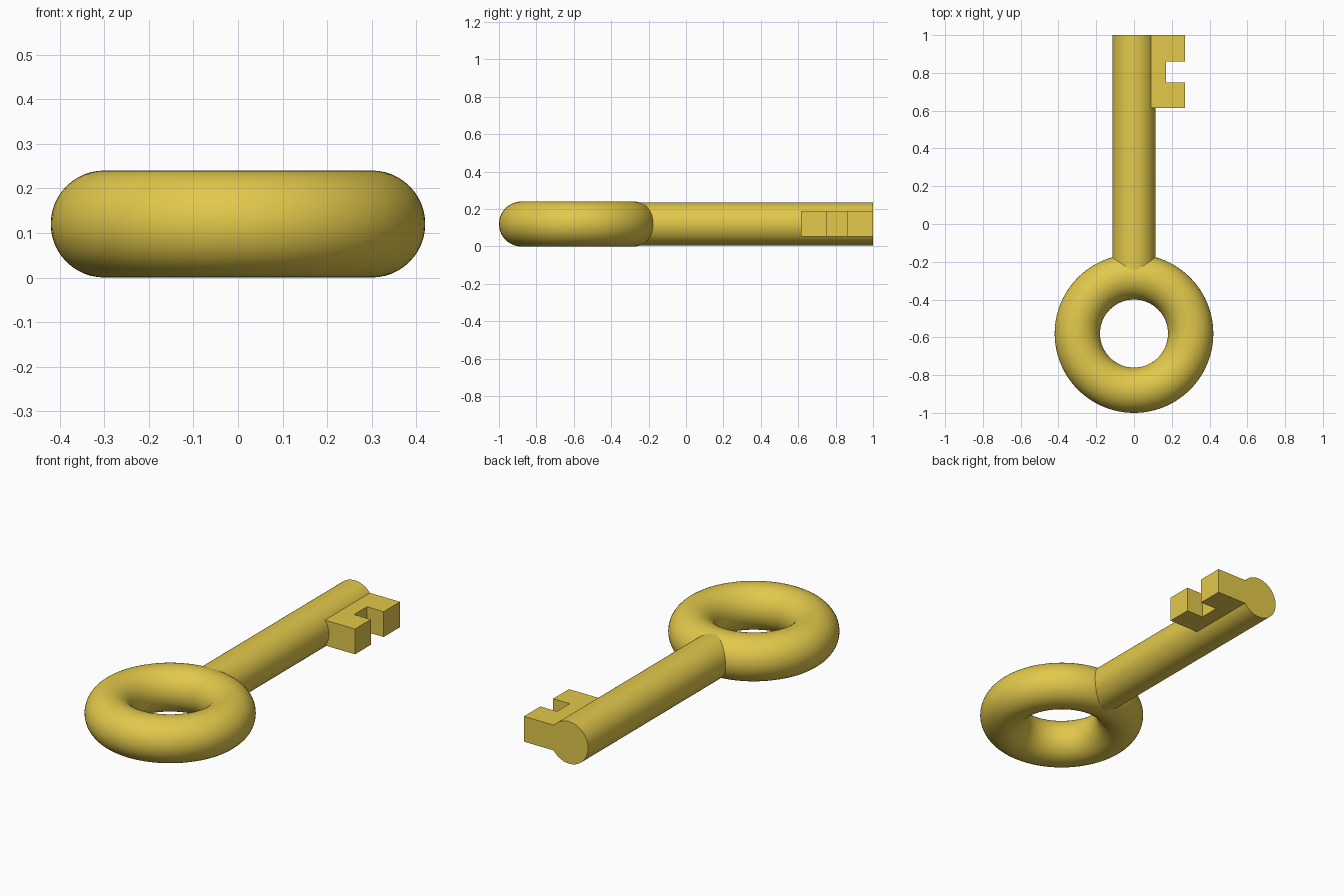
import bpy, bmesh
from math import pi

if "Cube" in bpy.data.objects:
    bpy.data.objects.remove(bpy.data.objects["Cube"])

Z = 0.12  # height of the key's centre plane

gold = bpy.data.materials.new("gold")
gold.diffuse_color = (0.76, 0.58, 0.07, 1)
gold.use_nodes = True
gold.node_tree.nodes["Principled BSDF"].inputs["Base Color"].default_value = gold.diffuse_color


def finish(obj, name):
    obj.name = obj.data.name = name
    obj.data.materials.clear()
    obj.data.materials.append(gold)
    bpy.ops.object.select_all(action='DESELECT')
    obj.select_set(True)
    bpy.context.view_layer.objects.active = obj
    bpy.ops.object.shade_smooth_by_angle(angle=pi / 6)


# Bow: the ring handle
bpy.ops.mesh.primitive_torus_add(location=(0, -0.58, Z), major_radius=0.30, minor_radius=0.12,
                                 major_segments=96, minor_segments=48)
finish(bpy.context.object, "bow")

# Shaft: round bar from inside the ring to the tip
y0, y1 = -0.28, 1.0
bpy.ops.mesh.primitive_cylinder_add(vertices=64, radius=0.114, depth=y1 - y0,
                                    location=(0, (y0 + y1) / 2, Z), rotation=(pi / 2, 0, 0))
shaft = bpy.context.object

# Bit: notched tooth plate, extruded from its outline
outline = [(0.03, 0.615), (0.27, 0.615), (0.27, 0.75), (0.17, 0.75),
           (0.17, 0.86), (0.27, 0.86), (0.27, 1.0), (0.03, 1.0)]
bm = bmesh.new()
face = bm.faces.new([bm.verts.new((x, y, 0.053)) for x, y in outline])
top = bmesh.ops.extrude_face_region(bm, geom=[face])["geom"]
bmesh.ops.translate(bm, vec=(0, 0, 0.137),
                    verts=[g for g in top if isinstance(g, bmesh.types.BMVert)])
bmesh.ops.recalc_face_normals(bm, faces=bm.faces)
mesh = bpy.data.meshes.new("bit")
bm.to_mesh(mesh)
bm.free()
bit = bpy.data.objects.new("bit", mesh)
bpy.context.collection.objects.link(bit)

# Fuse the bit into the shaft so the tip is one flat face
union = shaft.modifiers.new("union", 'BOOLEAN')
union.operation = 'UNION'
union.solver = 'EXACT'
union.object = bit
bpy.context.view_layer.objects.active = shaft
bpy.ops.object.modifier_apply(modifier=union.name)
bpy.data.objects.remove(bit)
finish(shaft, "shaft_and_bit")
